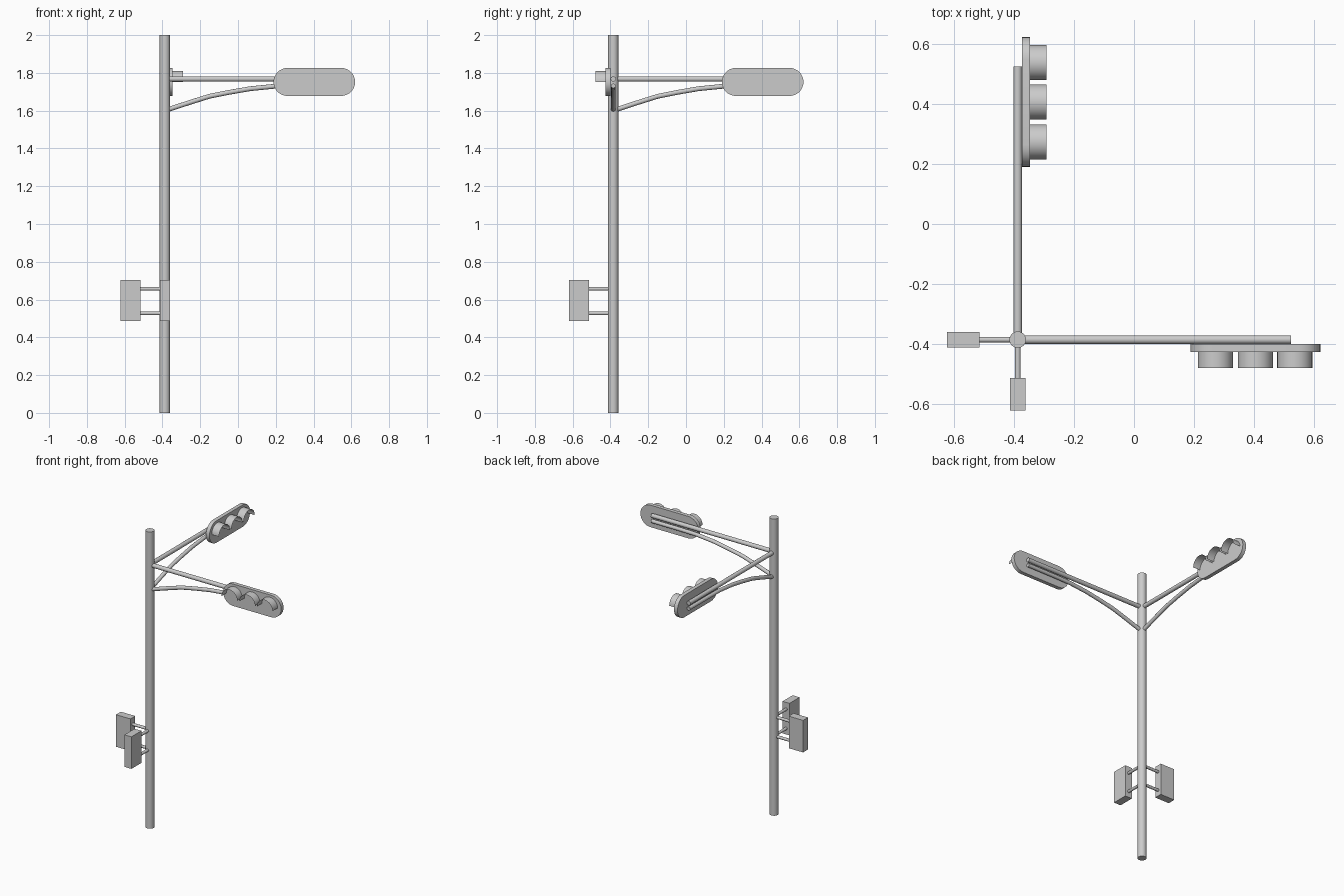
import bpy, bmesh, math
from mathutils import Matrix, Vector

if "Cube" in bpy.data.objects:
    bpy.data.objects.remove(bpy.data.objects["Cube"])

PX, PY = -0.387, -0.385          # pole axis
POLE_R = 0.0275

grey = bpy.data.materials.new("light_grey_metal")
grey.diffuse_color = (0.6, 0.6, 0.6, 1)
grey.use_nodes = True
grey.node_tree.nodes["Principled BSDF"].inputs["Base Color"].default_value = grey.diffuse_color


def finish(name, bm, turn=0.0, smooth=True):
    """Turn a part about the pole, place it and give it its material."""
    bm.transform(Matrix.Translation((PX, PY, 0)) @ Matrix.Rotation(turn, 4, 'Z'))
    me = bpy.data.meshes.new(name)
    bm.to_mesh(me)
    bm.free()
    me.materials.append(grey)
    ob = bpy.data.objects.new(name, me)
    bpy.context.collection.objects.link(ob)
    if smooth:
        bpy.ops.object.select_all(action='DESELECT')
        ob.select_set(True)
        bpy.context.view_layer.objects.active = ob
        bpy.ops.object.shade_smooth_by_angle(angle=math.radians(40))
    return ob


def tube(name, points, radius, turn=0.0, sides=16):
    """Round capped tube along a path lying in the local XZ plane."""
    bm = bmesh.new()
    pts = [Vector((x, 0, z)) for x, z in points]
    rings = []
    for i, p in enumerate(pts):
        t = (pts[min(i + 1, len(pts) - 1)] - pts[max(i - 1, 0)]).normalized()
        side = Vector((0, 1, 0))
        up = t.cross(side)
        rings.append([bm.verts.new(p + radius * (math.cos(a) * side + math.sin(a) * up))
                      for a in (2 * math.pi * k / sides for k in range(sides))])
    for r0, r1 in zip(rings, rings[1:]):
        for k in range(sides):
            n = (k + 1) % sides
            bm.faces.new((r0[k], r0[n], r1[n], r1[k]))
    bm.faces.new(rings[0])
    bm.faces.new(rings[-1])
    bmesh.ops.recalc_face_normals(bm, faces=bm.faces)
    finish(name, bm, turn)


def backplate(name, x0, x1, zc, r, y_front, y_back, turn):
    """Stadium-shaped plate."""
    bm = bmesh.new()
    outline = []
    for cx, start in ((x1 - r, -math.pi / 2), (x0 + r, math.pi / 2)):
        for k in range(17):
            a = start + math.pi * k / 16
            outline.append(bm.verts.new((cx + r * math.cos(a), y_front, zc + r * math.sin(a))))
    face = bm.faces.new(outline)
    ext = bmesh.ops.extrude_face_region(bm, geom=[face])
    bmesh.ops.translate(bm, vec=(0, y_back - y_front, 0),
                        verts=[v for v in ext['geom'] if isinstance(v, bmesh.types.BMVert)])
    bmesh.ops.recalc_face_normals(bm, faces=bm.faces)
    finish(name, bm, turn)


def visor(name, xc, zc, r, y_front, y_back, turn):
    """Thin half-round hood, open at the front and below."""
    bm = bmesh.new()
    cols = []
    for k in range(17):
        a = math.pi * k / 16
        x, z = xc + r * math.cos(a), zc + r * math.sin(a)
        cols.append((bm.verts.new((x, y_front, z)), bm.verts.new((x, y_back, z))))
    for (a0, a1), (b0, b1) in zip(cols, cols[1:]):
        bm.faces.new((a0, a1, b1, b0))
    finish(name, bm, turn)


def box(name, lo, hi, turn):
    bm = bmesh.new()
    bmesh.ops.create_cube(bm, size=1)
    lo, hi = Vector(lo), Vector(hi)
    for v in bm.verts:
        v.co = Vector([(lo[i] + hi[i]) / 2 + v.co[i] * (hi[i] - lo[i]) for i in range(3)])
    finish(name, bm, turn, smooth=False)


# Upright pole
tube("pole", [(0, 0), (0, 2)], POLE_R, sides=24)

# Two identical sets a quarter turn apart
for label, turn in (("front", 0.0), ("side", math.pi / 2)):
    # Straight upper arm and curved brace
    tube(label + "_upper_arm", [(0.02, 1.768), (0.91, 1.768)], 0.0142, turn)
    tube(label + "_curved_brace",
         [(0.02, 1.607), (0.13, 1.643), (0.235, 1.676), (0.34, 1.697), (0.45, 1.716),
          (0.58, 1.729), (0.70, 1.731), (0.91, 1.731)], 0.0125, turn)

    # Signal head with three hoods
    backplate(label + "_signal_plate", 0.575, 1.007, 1.752, 0.074, -0.041, -0.015, turn)
    for i, x in enumerate((0.658, 0.791, 0.922)):
        visor(f"{label}_visor_{i + 1}", x, 1.752, 0.0585, -0.095, -0.04, turn)

    # Pedestrian box on two brackets
    box(label + "_control_box", (-0.235, -0.026, 0.487), (-0.128, 0.026, 0.703), turn)
    for i, z in enumerate((0.527, 0.657)):
        tube(f"{label}_bracket_{i + 1}", [(-0.13, z), (-0.02, z)], 0.0095, turn, sides=12)
